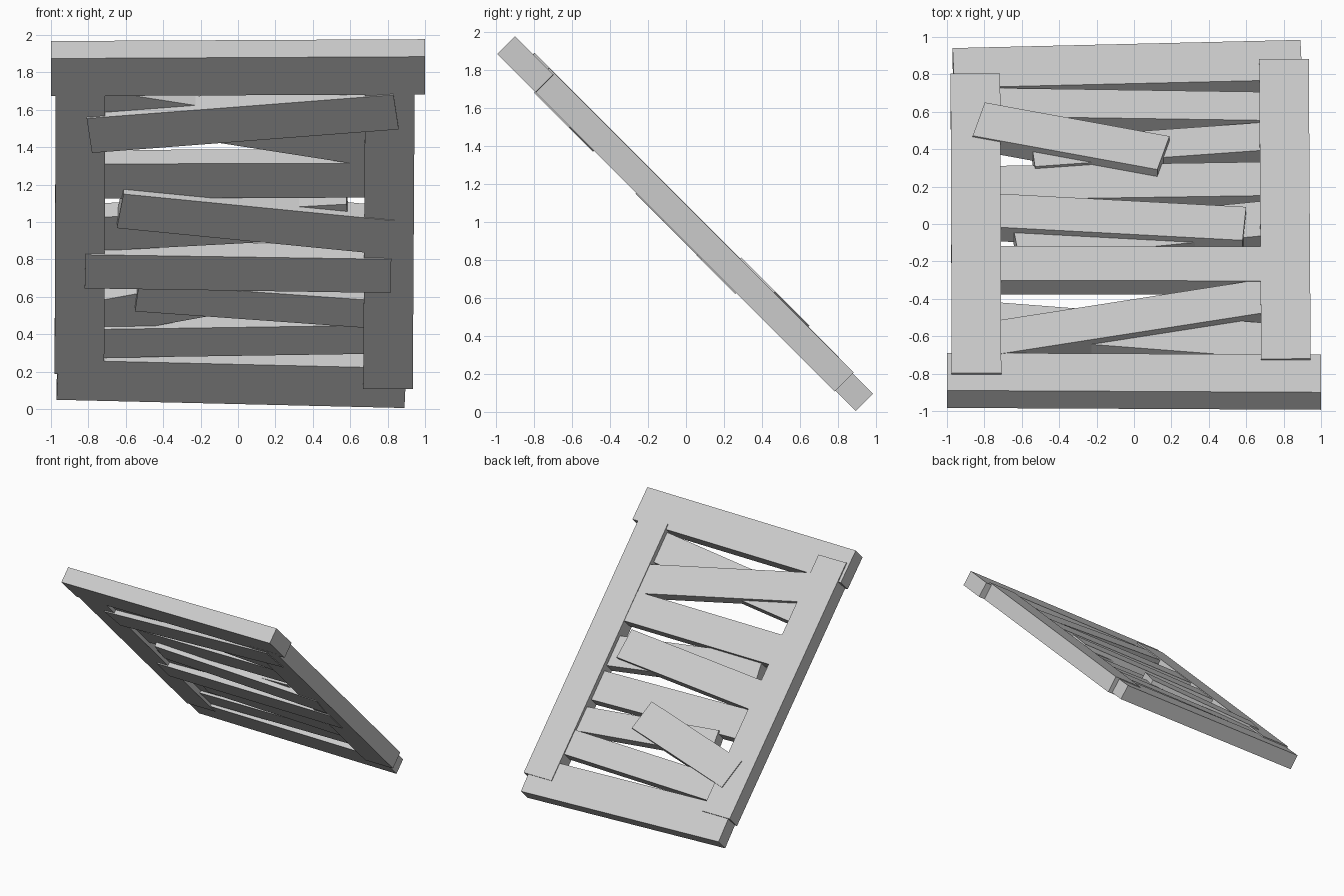
import bpy, math
from mathutils import Matrix, Vector

R = math.sqrt(0.5)
# Panel plane leans at 45 degrees: across = x, along = up the slope, out = upper/back normal
PANEL = Matrix(((1, 0, 0, 0), (0, -R, -R, 0), (0, R, -R, 0.99), (0, 0, 0, 1)))


def board(name, a, b, width, low, high):
    """Plank from a to b (across, along), with its thickness between low and high."""
    a, b = Vector(a), Vector(b)
    d, mid = b - a, (a + b) / 2
    bpy.ops.mesh.primitive_cube_add(size=1)
    ob = bpy.context.object
    ob.name = name
    ob.matrix_world = (PANEL
                       @ Matrix.Translation((mid.x, mid.y, -(low + high) / 2))
                       @ Matrix.Rotation(math.atan2(d.y, d.x), 4, 'Z')
                       @ Matrix.Diagonal((d.length, width, high - low, 1)))
    return ob


# Outer frame
board("top_rail", (-1, 1.178), (1, 1.192), 0.285, -0.07, 0.062)
board("bottom_rail", (-0.965, -1.116), (0.895, -1.178), 0.30, -0.064, 0.064)
board("left_post", (-0.848, -1.065), (-0.842, 1.2), 0.265, -0.069, 0.073)
board("right_post", (0.802, -1.177), (0.812, 1.09), 0.265, -0.071, 0.071)

# Crooked slats, bottom to top
board("slat_1", (-0.82, -0.862), (0.8, -0.828), 0.215, -0.045, 0.061)
board("slat_2", (-0.54, -0.495), (0.8, -0.63), 0.21, -0.062, 0.044)
board("slat_3_short", (-0.83, -0.712), (0.157, -0.457), 0.26, -0.025, 0.081)
board("slat_4", (-0.817, -0.282), (0.817, -0.317), 0.255, -0.078, 0.028)
board("slat_5", (-0.85, -0.046), (0.59, 0.063), 0.253, -0.04, 0.066)
board("slat_6", (-0.63, 0.172), (0.82, -0.03), 0.26, -0.075, 0.031)
board("slat_7", (-0.82, 0.362), (0.8, 0.368), 0.26, -0.039, 0.067)
board("slat_8", (-0.8, 0.936), (0.8, 0.584), 0.25, -0.042, 0.064)
board("slat_9", (-0.795, 0.745), (0.845, 0.923), 0.262, -0.078, 0.028)
